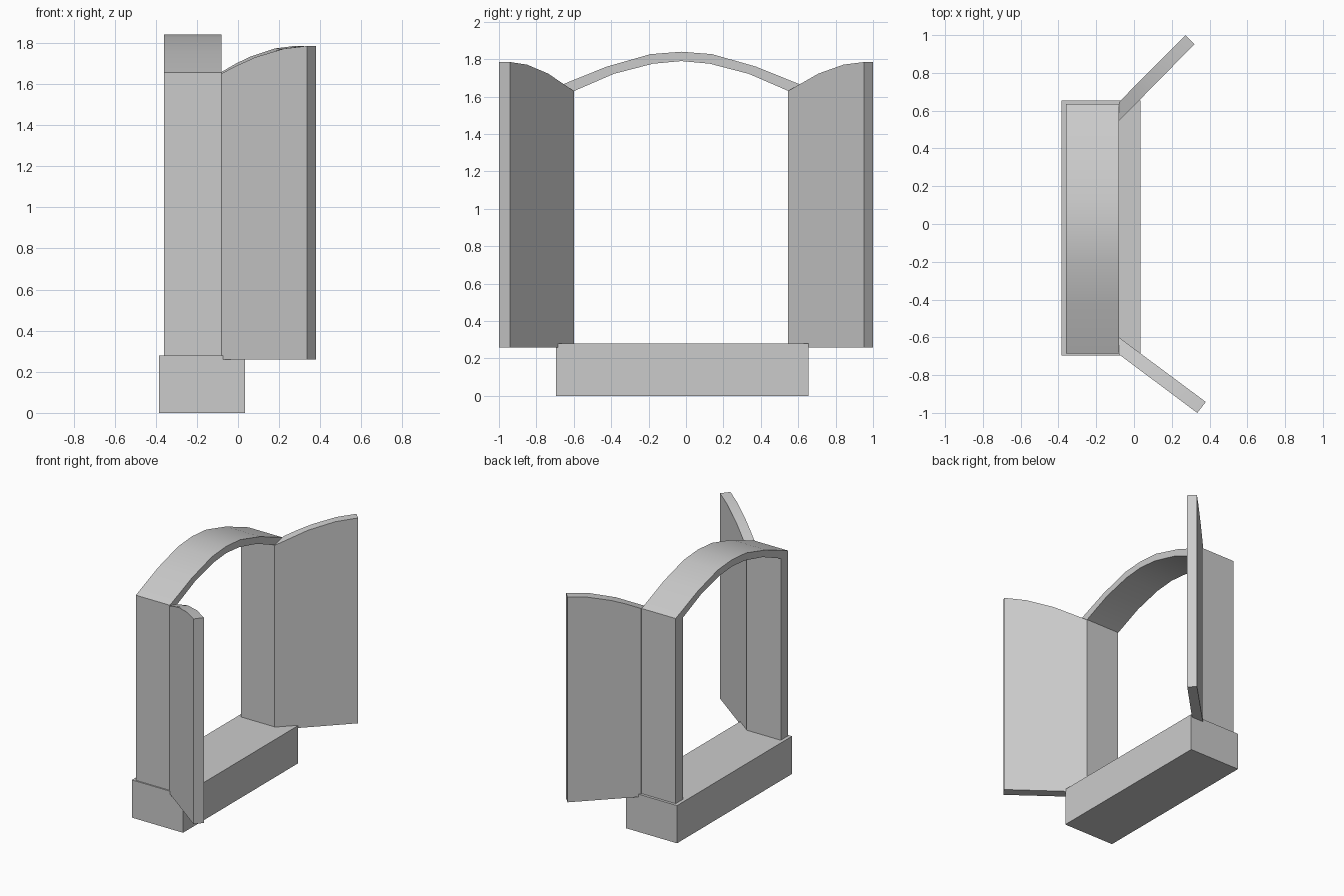
import bpy, bmesh
from mathutils import Vector

if "Cube" in bpy.data.objects:
    bpy.data.objects.remove(bpy.data.objects["Cube"])


def loft(name, sections):
    """Solid made by joining consecutive four-point sections, capped at both ends."""
    bm = bmesh.new()
    rings = [[bm.verts.new(p) for p in s] for s in sections]
    for a, b in zip(rings, rings[1:]):
        for i in range(4):
            j = (i + 1) % 4
            bm.faces.new((a[i], a[j], b[j], b[i]))
    bm.faces.new(rings[0])
    bm.faces.new(rings[-1])
    bmesh.ops.recalc_face_normals(bm, faces=bm.faces)
    mesh = bpy.data.meshes.new(name)
    bm.to_mesh(mesh)
    bm.free()
    obj = bpy.data.objects.new(name, mesh)
    bpy.context.collection.objects.link(obj)
    bpy.ops.object.select_all(action='DESELECT')
    obj.select_set(True)
    bpy.context.view_layer.objects.active = obj
    bpy.ops.object.shade_smooth_by_angle(angle=0.45)
    return obj


# Sill block
loft("sill", [[(-0.385, y, 0), (0.035, y, 0), (0.035, y, 0.28), (-0.385, y, 0.28)]
              for y in (-0.695, 0.655)])

# Arched frame: half profile (outer offset, outer z, inner offset, inner z), mirrored
CY, X0, X1 = -0.025, -0.36, -0.08
half = [(0.66, 0.28, 0.573, 0.28), (0.66, 1.655, 0.573, 1.63),
        (0.40, 1.76, 0.36, 1.722), (0.165, 1.827, 0.152, 1.776)]
path = ([(-a, b, -c, d) for a, b, c, d in half] + [(0, 1.84, 0, 1.79)] + half[::-1])
loft("arched_frame", [[(X0, CY + a, b), (X1, CY + a, b), (X1, CY + c, d), (X0, CY + c, d)]
                      for a, b, c, d in path])

# Shutters: top edge follows half of the arch
TOP = [(0, 1.63), (0.4, 1.723), (0.73, 1.771), (1, 1.785)]


def top_z(t):
    for (a, za), (b, zb) in zip(TOP, TOP[1:]):
        if t <= b:
            return za + (zb - za) * (t - a) / (b - a)
    return TOP[-1][1]


def shutter(name, hinge_in, hinge_out, free_in, free_out):
    hi, ho, fi, fo = (Vector(p) for p in (hinge_in, hinge_out, free_in, free_out))
    axis = fi - hi
    sections = []
    for t in (0, 0.2, 0.4, 0.73, 1):
        p, q = hi.lerp(fi, t), ho.lerp(fo, t)
        tq = min(1, (q - hi).dot(axis) / axis.length_squared)
        sections.append([(p.x, p.y, 0.26), (q.x, q.y, 0.26),
                         (q.x, q.y, top_z(tq)), (p.x, p.y, top_z(t))])
    loft(name, sections)


shutter("left_shutter", (-0.08, -0.60), (-0.08, -0.69), (0.38, -0.942), (0.335, -1.0))
shutter("right_shutter", (-0.08, 0.545), (-0.08, 0.645), (0.32, 0.952), (0.273, 1.0))
